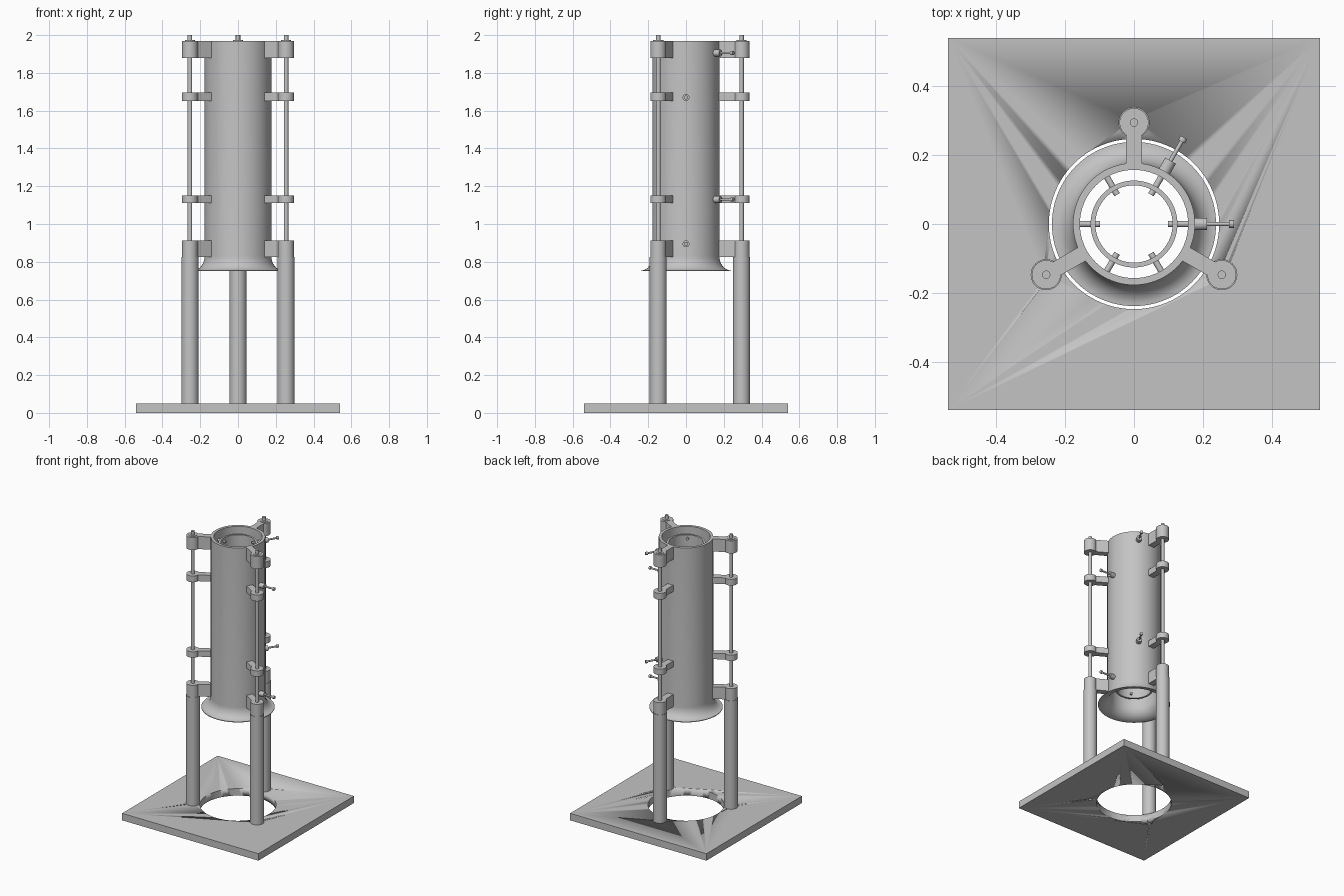
import bpy, bmesh, math
from mathutils import Matrix, Vector

cube = bpy.data.objects.get("Cube")
if cube:
    bpy.data.objects.remove(cube, do_unlink=True)

grey = bpy.data.materials.new("plain_grey")
grey.use_nodes = True
COLOUR = (0.55, 0.55, 0.55, 1)
grey.diffuse_color = COLOUR
grey.node_tree.nodes["Principled BSDF"].inputs["Base Color"].default_value = COLOUR


def finish(name, bm):
    """Turn a bmesh into a named object, smooth except at sharp edges."""
    bmesh.ops.recalc_face_normals(bm, faces=bm.faces)
    mesh = bpy.data.meshes.new(name)
    bm.to_mesh(mesh)
    bm.free()
    mesh.materials.append(grey)
    obj = bpy.data.objects.new(name, mesh)
    bpy.context.collection.objects.link(obj)
    bpy.ops.object.select_all(action='DESELECT')
    obj.select_set(True)
    bpy.context.view_layer.objects.active = obj
    bpy.ops.object.shade_smooth_by_angle(angle=math.radians(35))
    return obj


def add_rod(bm, start, end, radius, sides=32):
    """Capped cylinder between two points."""
    start, end = Vector(start), Vector(end)
    axis = end - start
    turn = axis.to_track_quat('Z', 'Y').to_matrix().to_4x4()
    bmesh.ops.create_cone(bm, cap_ends=True, segments=sides, radius1=radius, radius2=radius,
                          depth=axis.length, matrix=Matrix.Translation((start + end) / 2) @ turn)


def lathe(name, profile, sides=96):
    """Revolve a closed (radius, height) loop around z."""
    bm = bmesh.new()
    rings = []
    for i in range(sides):
        a = math.tau * i / sides
        rings.append([bm.verts.new((r * math.cos(a), r * math.sin(a), z)) for r, z in profile])
    for i in range(sides):
        a, b = rings[i], rings[(i + 1) % sides]
        for j in range(len(profile)):
            k = (j + 1) % len(profile)
            bm.faces.new((a[j], b[j], b[k], a[k]))
    return finish(name, bm)


def polar(radius, degrees, z):
    a = math.radians(degrees)
    return Vector((radius * math.cos(a), radius * math.sin(a), z))


POST_ANGLES = (90, 210, 330)
POST_R = 0.294
BASE_TOP = 0.05
TUBE_TOP = 1.97
POST_TOP = 0.825

# Square base with a large opening and small bolt holes under the posts
bm = bmesh.new()
bmesh.ops.create_cube(bm, size=1, matrix=Matrix.Translation((0, 0, BASE_TOP / 2))
                      @ Matrix.Diagonal((1.08, 1.08, BASE_TOP, 1)))
base = finish("base_plate", bm)
bm = bmesh.new()
add_rod(bm, (0, 0, -0.1), (0, 0, 0.2), 0.247, 96)
for angle in POST_ANGLES:
    add_rod(bm, polar(POST_R, angle, -0.1), polar(POST_R, angle, 0.2), 0.011, 24)
cutter = finish("base_cutter", bm)
cutter.hide_render = True
cut = base.modifiers.new("openings", 'BOOLEAN')
cut.operation = 'DIFFERENCE'
cut.solver = 'EXACT'
cut.object = cutter
bpy.context.view_layer.objects.active = base
bpy.ops.object.modifier_apply(modifier=cut.name)
bpy.data.objects.remove(cutter, do_unlink=True)

# Outer tube with a flared bell mouth
steps = [math.pi / 2 * i / 10 for i in range(11)]
outer = [(0.238 - 0.061 * math.cos(t), 0.83 - 0.076 * math.sin(t)) for t in steps]
inner = [(0.238 - 0.081 * math.cos(t), 0.83 - 0.08 * math.sin(t)) for t in steps]
lathe("outer_tube", outer[::-1] + [(0.177, TUBE_TOP), (0.157, TUBE_TOP)] + inner)

# Inner tube held on the centre line
lathe("inner_tube", [(0.126, 0.865), (0.126, 1.93), (0.112, 1.93), (0.112, 0.865)])

# Posts, rods and brackets
BRACKETS = {"top": (1.88, TUBE_TOP), "upper": (1.65, 1.695),
            "lower": (1.11, 1.152), "bottom": (POST_TOP, 0.912)}
for n, angle in enumerate(POST_ANGLES, 1):
    bm = bmesh.new()
    add_rod(bm, polar(POST_R, angle, BASE_TOP), polar(POST_R, angle, POST_TOP), 0.045, 48)
    finish(f"post_{n}", bm)

    bm = bmesh.new()
    add_rod(bm, polar(POST_R, angle, POST_TOP), polar(POST_R, angle, 2.0), 0.012, 24)
    add_rod(bm, polar(POST_R, angle, TUBE_TOP - 0.01), polar(POST_R, angle, TUBE_TOP + 0.003), 0.027)
    finish(f"threaded_rod_{n}", bm)

    for place, (low, high) in BRACKETS.items():
        bm = bmesh.new()
        add_rod(bm, polar(POST_R, angle, low), polar(POST_R, angle, high), 0.042, 48)
        r0, r1 = 0.17, POST_R - 0.025
        bmesh.ops.create_cube(bm, size=1, matrix=Matrix.Rotation(math.radians(angle), 4, 'Z')
                              @ Matrix.Translation(((r0 + r1) / 2, 0, (low + high) / 2))
                              @ Matrix.Diagonal((r1 - r0, 0.045, high - low, 1)))
        finish(f"{place}_bracket_{n}", bm)

# Adjusting screws and fixed pads at four heights
for n, (z, first) in enumerate(((0.895, 0), (1.13, 60), (1.67, 0), (1.905, 60)), 1):
    bm = bmesh.new()
    for r0, r1, radius in ((0.172, 0.212, 0.018), (0.098, 0.28, 0.006), (0.276, 0.29, 0.011)):
        add_rod(bm, polar(r0, first, z), polar(r1, first, z), radius, 24)
    add_rod(bm, polar(0.098, first, z), polar(0.165, first, z), 0.009, 24)
    finish(f"adjusting_screw_{n}", bm)
    for side, turn in (("a", 120), ("b", 240)):
        bm = bmesh.new()
        add_rod(bm, polar(0.098, first + turn, z), polar(0.165, first + turn, z), 0.009, 24)
        finish(f"support_pad_{n}{side}", bm)
